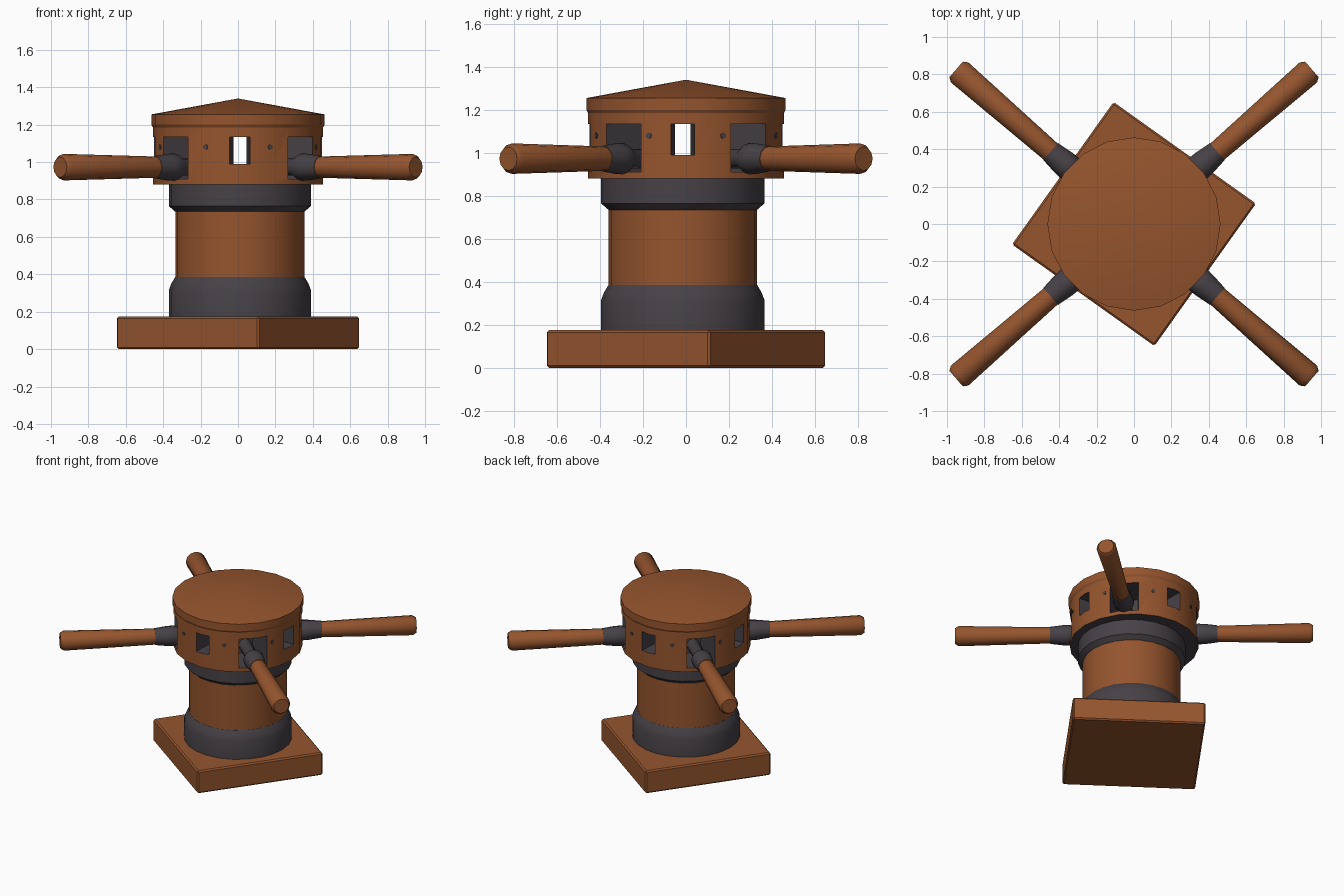
import bpy
import bmesh
from math import radians, cos, sin, pi
from mathutils import Matrix, Vector

if "Cube" in bpy.data.objects:
    bpy.data.objects.remove(bpy.data.objects["Cube"])


def material(name, rgb):
    mat = bpy.data.materials.new(name)
    mat.use_nodes = True
    mat.diffuse_color = (*rgb, 1)
    bsdf = mat.node_tree.nodes["Principled BSDF"]
    bsdf.inputs["Base Color"].default_value = (*rgb, 1)
    bsdf.inputs["Roughness"].default_value = 0.8
    return mat


WOOD = material("warm brown wood", (0.30, 0.09, 0.027))
IRON = material("dark grey iron", (0.062, 0.053, 0.062))
CENTRE = Vector((0.01, -0.015, 0))


def finish(name, bm, rule=lambda f: 0, matrix=Matrix()):
    """Turn a bmesh into an object; rule picks 0 for wood or 1 for iron."""
    bmesh.ops.recalc_face_normals(bm, faces=bm.faces)
    bm.normal_update()
    for f in bm.faces:
        f.material_index = rule(f)
    mesh = bpy.data.meshes.new(name)
    bm.to_mesh(mesh)
    bm.free()
    mesh.materials.append(WOOD)
    mesh.materials.append(IRON)
    obj = bpy.data.objects.new(name, mesh)
    obj.matrix_world = matrix
    bpy.context.collection.objects.link(obj)
    return obj


def activate(obj):
    bpy.ops.object.select_all(action='DESELECT')
    obj.select_set(True)
    bpy.context.view_layer.objects.active = obj


def smooth(obj, angle=32):
    activate(obj)
    bpy.ops.object.shade_smooth_by_angle(angle=radians(angle))


def lathe(name, profile, sides, rule=lambda f: 0, matrix=Matrix()):
    """Revolve (radius, height) points around z, capping the ends."""
    bm = bmesh.new()
    rings = []
    for r, z in profile:
        if r == 0:
            rings.append([bm.verts.new((0, 0, z))] * sides)
        else:
            rings.append([bm.verts.new((r * cos(2 * pi * i / sides),
                                        r * sin(2 * pi * i / sides), z))
                          for i in range(sides)])
    for a, b in zip(rings, rings[1:]):
        for i in range(sides):
            j = (i + 1) % sides
            corners = list(dict.fromkeys((a[i], a[j], b[j], b[i])))
            bm.faces.new(corners)
    for ring in (rings[0], rings[-1]):
        if ring[0] is not ring[1]:
            bm.faces.new(ring)
    return finish(name, bm, rule, matrix)


def channel(angle, inner, outer, near, far, low, high, origin):
    """Tapered radial cutter; its walls become iron."""
    bm = bmesh.new()
    bottom = [bm.verts.new(p) for p in ((inner, -near, low), (outer, -far, low),
                                        (outer, far, low), (inner, near, low))]
    face = bm.faces.new(bottom)
    lifted = bmesh.ops.extrude_face_region(bm, geom=[face])["geom"]
    bmesh.ops.translate(bm, vec=(0, 0, high - low),
                        verts=[v for v in lifted if isinstance(v, bmesh.types.BMVert)])
    turn = Matrix.Translation(origin) @ Matrix.Rotation(radians(angle), 4, 'Z')
    cutter = finish("channel_cutter", bm, lambda f: 1, turn)
    cutter.hide_render = True
    return cutter


# Square base plate, turned on its axis
bm = bmesh.new()
bmesh.ops.create_cube(bm, size=1)
bmesh.ops.scale(bm, vec=(0.935, 0.935, 0.175), verts=bm.verts)
bmesh.ops.bevel(bm, geom=bm.edges[:], offset=0.01, segments=1, affect='EDGES')
finish("base_plate", bm,
       matrix=Matrix.Translation((0, 0, 0.0875)) @ Matrix.Rotation(radians(54.5), 4, 'Z'))

# Barrel and its two iron rings
place = Matrix.Translation(CENTRE)
smooth(lathe("barrel", [(0.345, 0.16), (0.345, 0.89)], 24, matrix=place))
smooth(lathe("lower_ring", [(0.38, 0.16), (0.38, 0.315), (0.367, 0.35), (0.346, 0.385)],
             24, lambda f: 1, place))
smooth(lathe("upper_ring", [(0.346, 0.735), (0.38, 0.765), (0.38, 0.89)],
             24, lambda f: 1, place))

# Head with a shallow conical top and an iron underside
head = lathe("head", [(0.455, 0.88), (0.455, 1.185), (0.463, 1.2), (0.463, 1.255), (0, 1.34)],
             20, lambda f: int(f.normal.z < -0.9))

# Sight slots along the axes, wider bar sockets on the diagonals
BAR_ANGLES = (41, 139, 221, 319)
cutters = [channel(a, -0.03, 0.55, 0.032, 0.06, 0.99, 1.135, CENTRE)
           for a in (0, 90, 180, 270)]
cutters += [channel(a, 0.2, 0.55, 0.055, 0.125, 0.91, 1.135, Vector())
            for a in BAR_ANGLES]
activate(head)
bpy.context.view_layer.update()
for cutter in cutters:
    cut = head.modifiers.new("cut", 'BOOLEAN')
    cut.operation = 'DIFFERENCE'
    cut.solver = 'EXACT'
    cut.object = cutter
    bpy.ops.object.modifier_apply(modifier=cut.name)
for cutter in cutters:
    bpy.data.objects.remove(cutter)
smooth(head, 25)

# Push bars with tapered iron collars
BAR = [(0.045, 0.18), (0.045, 0.40), (0.073, 0.45), (0.071, 0.50), (0.06, 0.59),
       (0.057, 0.59), (0.071, 1.235), (0.055, 1.26)]
for n, a in enumerate(BAR_ANGLES, 1):
    lay = (Matrix.Translation((0, 0, 0.973)) @ Matrix.Rotation(radians(a), 4, 'Z')
           @ Matrix.Rotation(pi / 2, 4, 'Y'))
    smooth(lathe(f"push_bar_{n}", BAR, 12,
                 lambda f: int(f.calc_center_median().z < 0.585), lay), 35)

# Small iron rivets on the posts between the openings
for n in range(8):
    a = radians(22.5 + 45 * n)
    pin = (Matrix.Translation((0.446 * cos(a), 0.446 * sin(a), 1.08))
           @ Matrix.Rotation(a, 4, 'Z') @ Matrix.Rotation(pi / 2, 4, 'Y'))
    lathe(f"rivet_{n + 1}", [(0.014, 0), (0.014, 0.009)], 8, lambda f: 1, pin)
